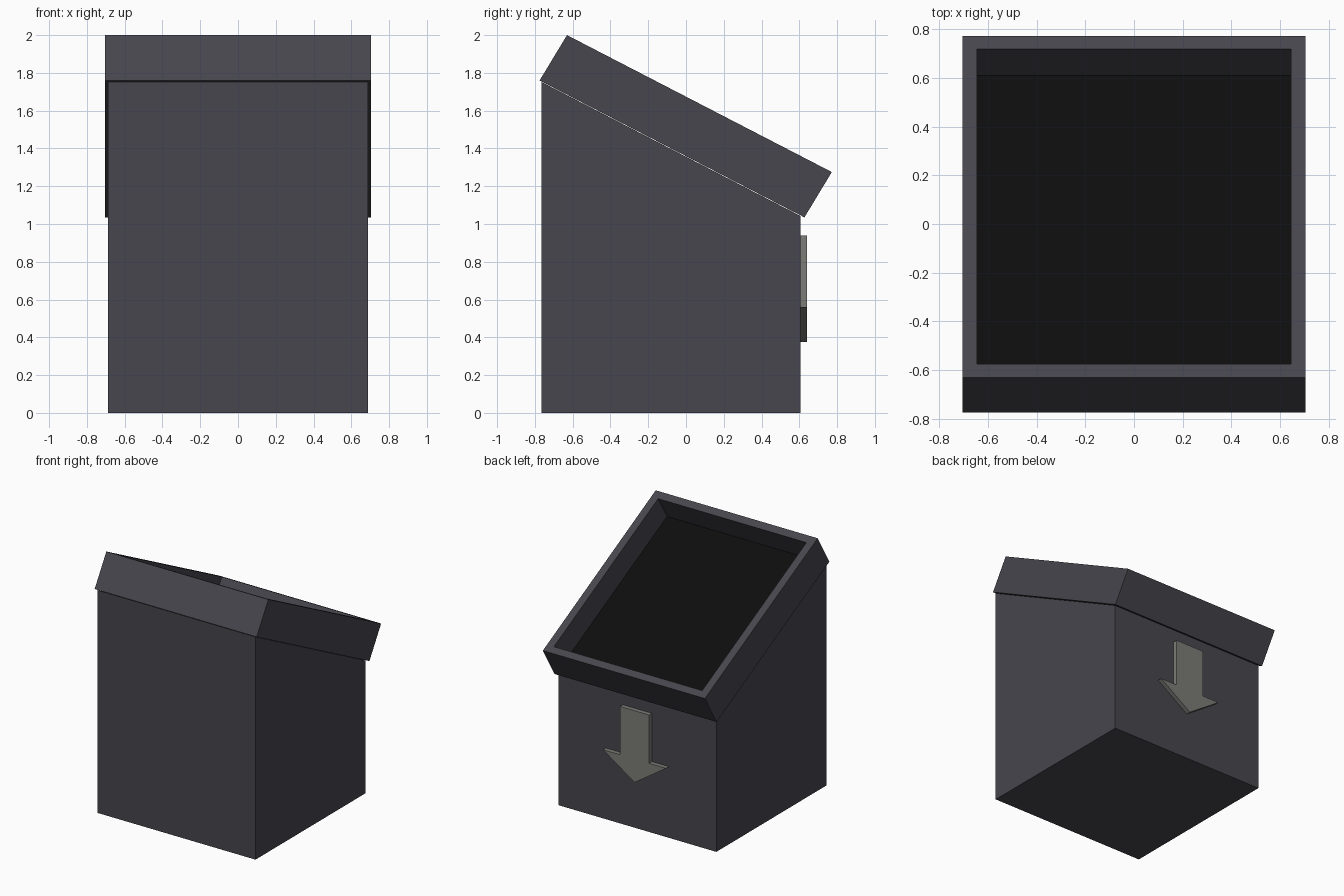
import bpy, bmesh
from mathutils import Vector

if "Cube" in bpy.data.objects:
    bpy.data.objects.remove(bpy.data.objects["Cube"])


def material(name, rgb):
    m = bpy.data.materials.new(name)
    m.diffuse_color = (*rgb, 1)
    m.use_nodes = True
    m.node_tree.nodes["Principled BSDF"].inputs["Base Color"].default_value = m.diffuse_color
    return m


charcoal = material("charcoal", (0.063, 0.061, 0.075))
black = material("black", (0.004, 0.004, 0.004))
grey = material("warm grey", (0.20, 0.20, 0.185))


def finish(name, bm, mats):
    bmesh.ops.recalc_face_normals(bm, faces=bm.faces)
    me = bpy.data.meshes.new(name)
    bm.to_mesh(me)
    bm.free()
    ob = bpy.data.objects.new(name, me)
    bpy.context.collection.objects.link(ob)
    for m in mats:
        me.materials.append(m)
    return ob


def bridge(bm, a, b):
    """Quad strip between two closed loops of vertices."""
    n = len(a)
    return [bm.faces.new((a[i], a[(i + 1) % n], b[(i + 1) % n], b[i])) for i in range(n)]


def extrude_profile(name, pts, offset, mat):
    """Prism from a flat outline, moved by offset."""
    bm = bmesh.new()
    a = [bm.verts.new(p) for p in pts]
    b = [bm.verts.new(Vector(p) + Vector(offset)) for p in pts]
    bm.faces.new(a)
    bm.faces.new(b)
    bridge(bm, a, b)
    return finish(name, bm, [mat])


# Bin body with sloping top
side = [(-0.765, 0), (0.605, 0), (0.605, 1.043), (-0.765, 1.752)]
extrude_profile("bin_body", [(-0.688, y, z) for y, z in side], (1.376, 0, 0), charcoal)

# Tilted rim with a recessed black opening
TOP_A, TOP_B = Vector((0, -0.63, 2.0)), Vector((0, 0.772, 1.275))
DOWN = Vector((0, -0.145, -0.24))


def rim_loop(bm, half_x, y0, y1, depth):
    def on_plane(x, y):
        p = TOP_A.lerp(TOP_B, (y - TOP_A.y) / (TOP_B.y - TOP_A.y)) + DOWN * depth
        return bm.verts.new((x, p.y, p.z))
    return [on_plane(-half_x, y0), on_plane(half_x, y0),
            on_plane(half_x, y1), on_plane(-half_x, y1)]


bm = bmesh.new()
bottom = rim_loop(bm, 0.705, TOP_A.y, TOP_B.y, 1)
outer = rim_loop(bm, 0.705, TOP_A.y, TOP_B.y, 0)
inner = rim_loop(bm, 0.645, -0.575, 0.72, 0)
floor = rim_loop(bm, 0.645, -0.575, 0.72, 0.76)
bm.faces.new(bottom)
for a, b in ((bottom, outer), (outer, inner), (inner, floor)):
    bridge(bm, a, b)
bm.faces.new(floor).material_index = 1
finish("tilted_rim", bm, [charcoal, black])

# Down arrow raised on the back face
half = [(0.127, 0.94), (0.127, 0.56), (0.275, 0.56)]
outline = half + [(0, 0.375)] + [(-x, z) for x, z in reversed(half)]
extrude_profile("down_arrow", [(x, 0.60, z) for x, z in outline], (0, 0.04, 0), grey)
